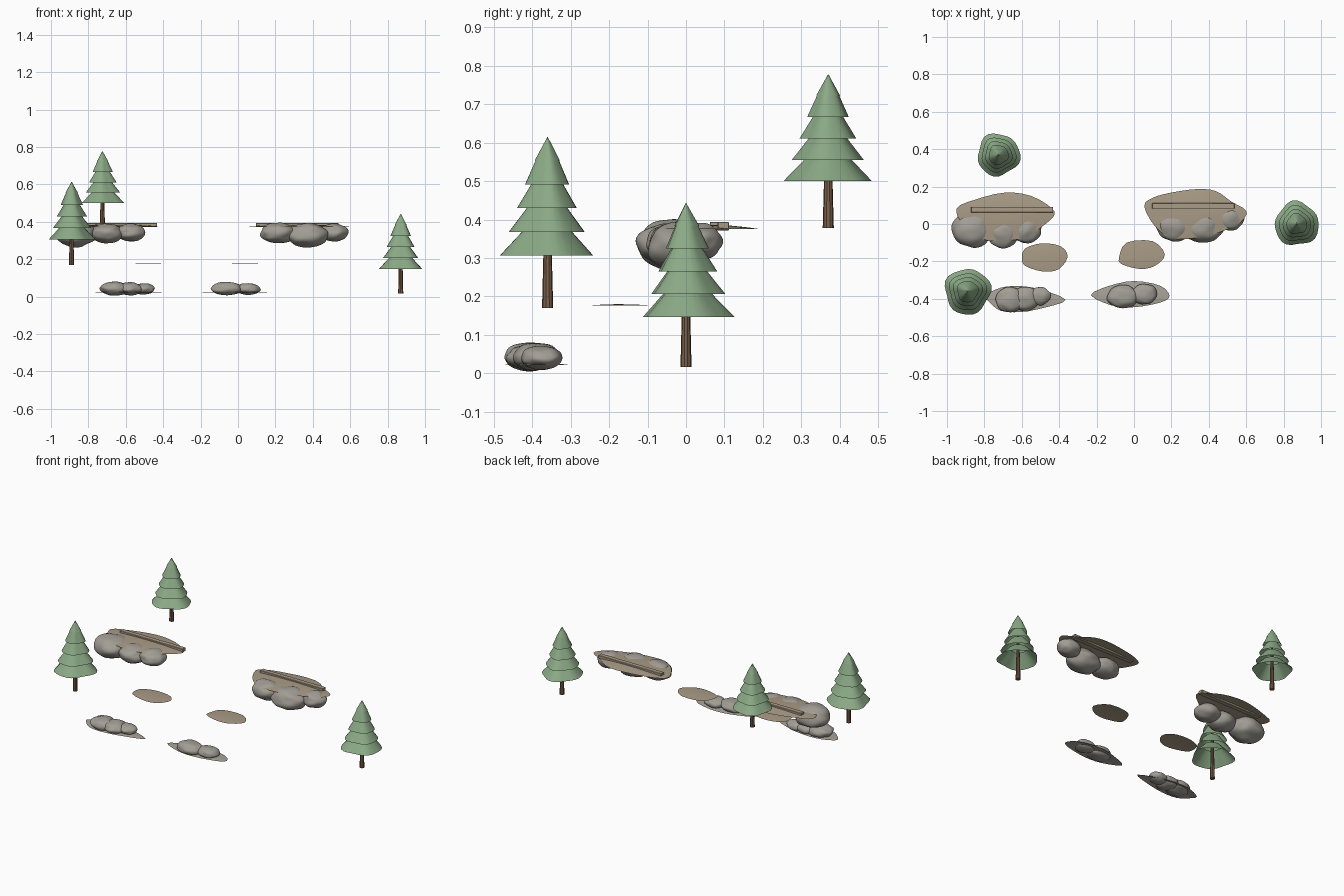
import bpy, bmesh, math, random
from mathutils import Vector, noise

if "Cube" in bpy.data.objects:
    bpy.data.objects.remove(bpy.data.objects["Cube"])

random.seed(4)


def material(name, rgb):
    m = bpy.data.materials.new(name)
    m.diffuse_color = (*rgb, 1)
    m.use_nodes = True
    m.node_tree.nodes["Principled BSDF"].inputs["Base Color"].default_value = m.diffuse_color
    return m


GREEN = material("foliage_green", (0.26, 0.40, 0.24))
BROWN = material("bark_brown", (0.20, 0.12, 0.07))
EARTH = material("earth", (0.40, 0.33, 0.24))
GRAVEL = material("gravel", (0.40, 0.37, 0.32))
STONE = material("stone", (0.36, 0.34, 0.30))


def finish(name, bm, mat, smooth=True):
    me = bpy.data.meshes.new(name)
    bm.to_mesh(me)
    bm.free()
    ob = bpy.data.objects.new(name, me)
    bpy.context.collection.objects.link(ob)
    me.materials.append(mat)
    for p in me.polygons:
        p.use_smooth = smooth
    return ob


# Pine: tapered trunk and five overlapping open skirts with a wobbly rim
def pine(name, x, y, base, skirt, tip, radius, phase):
    bm = bmesh.new()
    top = skirt + 0.8 * (tip - skirt)
    bmesh.ops.create_cone(bm, cap_ends=True, segments=10, radius1=0.0145,
                          radius2=0.005, depth=top - base)
    bmesh.ops.translate(bm, verts=bm.verts, vec=(x, y, (base + top) / 2))
    trunk = finish(name + "_trunk", bm, BROWN, False)
    with bpy.context.temp_override(object=trunk, active_object=trunk,
                                   selected_objects=[trunk],
                                   selected_editable_objects=[trunk]):
        bpy.ops.object.shade_smooth_by_angle()

    n, h = 28, tip - skirt
    sizes = (1, 0.81, 0.64, 0.47, 0.27)
    bm = bmesh.new()
    for i, s in enumerate(sizes):
        z0 = skirt + 0.2 * i * h
        last = i == len(sizes) - 1
        z1 = tip if last else z0 + 0.25 * h
        rows = []
        for r, z in ((s * radius, z0), (0.0005 if last else 0.42 * s * radius, z1)):
            row = []
            for k in range(n):
                a = math.tau * k / n
                w = 1 + 0.055 * math.sin(3 * a + phase) + 0.04 * math.sin(5 * a + 2 * phase)
                row.append(bm.verts.new((x + r * w * math.cos(a), y + r * w * math.sin(a), z)))
            rows.append(row)
        for k in range(n):
            j = (k + 1) % n
            bm.faces.new((rows[0][k], rows[0][j], rows[1][j], rows[1][k]))
    finish(name + "_foliage", bm, GREEN)


pine("left_front_pine", -0.89, -0.36, 0.17, 0.306, 0.615, 0.122, 0.4)
pine("left_back_pine", -0.725, 0.37, 0.378, 0.50, 0.778, 0.113, 1.7)
pine("right_pine", 0.87, 0.0, 0.017, 0.147, 0.443, 0.117, 2.8)


# Thin ground patch: closed smooth outline filled by rings, slightly domed
def patch(name, pts, z, dome, mat):
    outline, n = [], len(pts)
    for i in range(n):
        p = [Vector(pts[(i + k) % n]) for k in (-1, 0, 1, 2)]
        for t in (0, 0.33, 0.67):
            outline.append(0.5 * (2 * p[1] + (p[2] - p[0]) * t
                           + (2 * p[0] - 5 * p[1] + 4 * p[2] - p[3]) * t * t
                           + (3 * p[1] - p[0] - 3 * p[2] + p[3]) * t ** 3))
    c = sum(outline, Vector((0, 0))) / len(outline)
    bm = bmesh.new()
    center = bm.verts.new((c.x, c.y, z + dome))
    prev = None
    for f in (0.45, 0.8, 1):
        ring = [bm.verts.new((*(c + (q - c) * f), z + dome * (1 - f * f))) for q in outline]
        for k in range(len(ring)):
            j = (k + 1) % len(ring)
            if prev:
                bm.faces.new((prev[k], ring[k], ring[j], prev[j]))
            else:
                bm.faces.new((center, ring[k], ring[j]))
        prev = ring
    finish(name, bm, mat)


patch("left_ledge", [(-.95, .08), (-.85, .13), (-.69, .168), (-.55, .15), (-.44, .085),
                     (-.43, .04), (-.50, -.02), (-.58, -.075), (-.78, -.09), (-.90, -.02)],
      0.376, 0.010, EARTH)
patch("right_ledge", [(.055, .095), (.10, .14), (.20, .168), (.34, .187), (.44, .175),
                      (.52, .12), (.60, .07), (.57, .01), (.47, -.04), (.33, -.075),
                      (.20, -.075), (.11, -.01)], 0.376, 0.010, EARTH)
patch("left_step", [(-.60, -.18), (-.58, -.13), (-.49, -.103), (-.39, -.12), (-.355, -.175),
                    (-.40, -.24), (-.48, -.255), (-.58, -.225)], 0.176, 0.004, EARTH)
patch("right_step", [(-.08, -.18), (-.04, -.10), (.10, -.092), (.165, -.165), (.11, -.225),
                     (.03, -.24), (-.065, -.215)], 0.176, 0.004, EARTH)
patch("left_shore", [(-.79, -.38), (-.71, -.34), (-.61, -.332), (-.50, -.35), (-.365, -.405),
                     (-.47, -.445), (-.60, -.47), (-.71, -.465), (-.77, -.42)], 0.022, 0.005, GRAVEL)
patch("right_shore", [(-.23, -.38), (-.13, -.33), (0, -.305), (.14, -.33), (.19, -.385),
                      (.14, -.42), (0, -.445), (-.12, -.435)], 0.022, 0.005, GRAVEL)


# Boulder: icosphere with gentle lumps
def boulder(name, loc, size):
    bm = bmesh.new()
    bmesh.ops.create_icosphere(bm, subdivisions=4, radius=1)
    off = Vector((random.random() * 20, random.random() * 20, 0))
    for v in bm.verts:
        p = v.co * (1 + 0.10 * noise.noise(v.co * 1.6 + off))
        v.co = Vector(loc) + Vector([a * b for a, b in zip(p, size)])
    finish(name, bm, STONE)


groups = {
    "left_ledge_rock": [((-.865, -.03, .335), (.108, .095, .068)),
                        ((-.70, -.05, .338), (.085, .078, .052)),
                        ((-.575, -.03, .343), (.078, .075, .048))],
    "right_ledge_rock": [((.215, -.015, .340), (.095, .078, .055)),
                         ((.37, -.015, .328), (.110, .085, .066)),
                         ((.515, .03, .343), (.075, .065, .048))],
    "left_shore_rock": [((-.66, -.405, .043), (.078, .068, .037)),
                        ((-.58, -.40, .042), (.070, .066, .034)),
                        ((-.505, -.385, .041), (.058, .048, .030))],
    "right_shore_rock": [((-.06, -.39, .043), (.083, .062, .037)),
                         ((.055, -.375, .041), (.067, .055, .031))],
}
for name, rocks in groups.items():
    for i, (loc, size) in enumerate(rocks):
        boulder(f"{name}_{i + 1}", loc, size)

# Long low kerb on each upper ledge
for name, x, y in (("left_kerb", -0.652, 0.077), ("right_kerb", 0.317, 0.097)):
    bm = bmesh.new()
    bmesh.ops.create_cube(bm, size=1)
    bmesh.ops.scale(bm, verts=bm.verts, vec=(0.44, 0.03, 0.022))
    bmesh.ops.translate(bm, verts=bm.verts, vec=(x, y, 0.383))
    bmesh.ops.bevel(bm, geom=bm.edges[:], offset=0.002, segments=1, affect='EDGES')
    finish(name, bm, EARTH, False)
